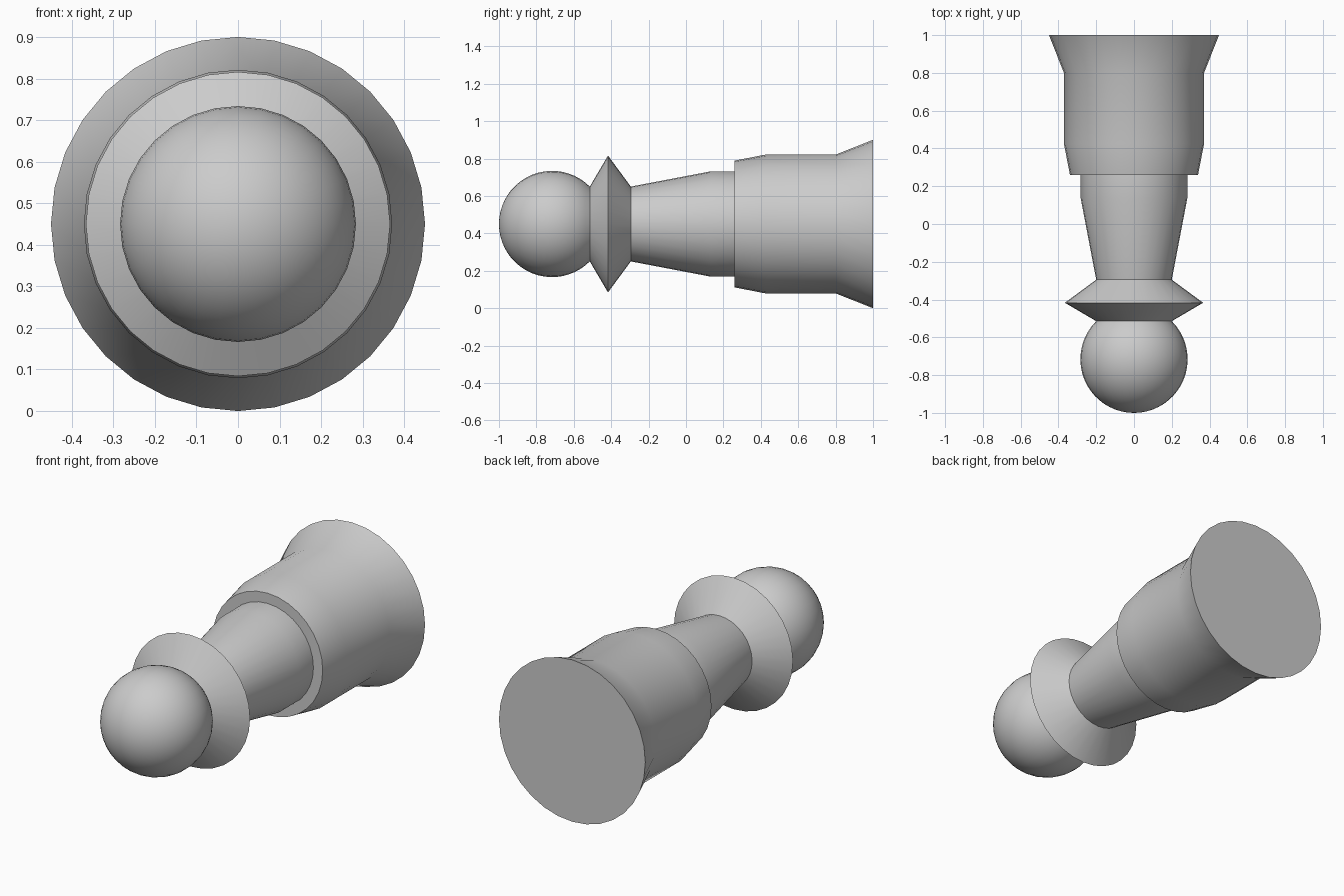
import bpy, bmesh
from math import sin, cos, pi, radians, asin

if "Cube" in bpy.data.objects:
    bpy.data.objects.remove(bpy.data.objects["Cube"])

AXIS_Z = 0.45
SIDES = 32


def lathe(name, profile):
    """Revolve (radius, y) points around the y axis; zero radius gives a pole."""
    bm = bmesh.new()
    rings = []
    for r, y in profile:
        if r < 1e-5:
            rings.append([bm.verts.new((0, y, 0))] * SIDES)
        else:
            rings.append([bm.verts.new((r * sin(2 * pi * i / SIDES), y,
                                        r * cos(2 * pi * i / SIDES)))
                          for i in range(SIDES)])
    for a, b in zip(rings, rings[1:]):
        for i in range(SIDES):
            j = (i + 1) % SIDES
            quad = list(dict.fromkeys((a[i], b[i], b[j], a[j])))
            bm.faces.new(quad)
    bm.normal_update()
    # Profiles run front to back, so outward side faces have a positive radial part
    total = sum(f.normal.x * f.calc_center_median().x +
                f.normal.z * f.calc_center_median().z for f in bm.faces)
    if total < 0:
        bmesh.ops.reverse_faces(bm, faces=bm.faces[:])
    mesh = bpy.data.meshes.new(name)
    bm.to_mesh(mesh)
    bm.free()
    obj = bpy.data.objects.new(name, mesh)
    obj.location.z = AXIS_Z
    bpy.context.collection.objects.link(obj)
    bpy.ops.object.select_all(action='DESELECT')
    obj.select_set(True)
    bpy.context.view_layer.objects.active = obj
    bpy.ops.object.shade_smooth_by_angle(angle=radians(30))
    return obj


# Ball head, open where it meets the collar
R, CY, NECK = 0.284, -0.716, 0.2
end = pi - asin(NECK / R)
steps = 20
lathe("head", [(R * sin(end * i / steps), CY - R * cos(end * i / steps))
               for i in range(steps + 1)])

# Sharp double-cone collar
neck_y = CY - R * cos(end)
lathe("collar", [(NECK, neck_y), (0.366, -0.417), (NECK, -0.295)])

# Tapered stem
lathe("stem", [(NECK, -0.295), (0.282, 0.135), (0.282, 0.26)])

# Stepped, flared base with flat bottom
lathe("base", [(0.282, 0.26), (0.339, 0.26), (0.371, 0.425),
               (0.371, 0.80), (0.45, 1.0), (0, 1.0)])
